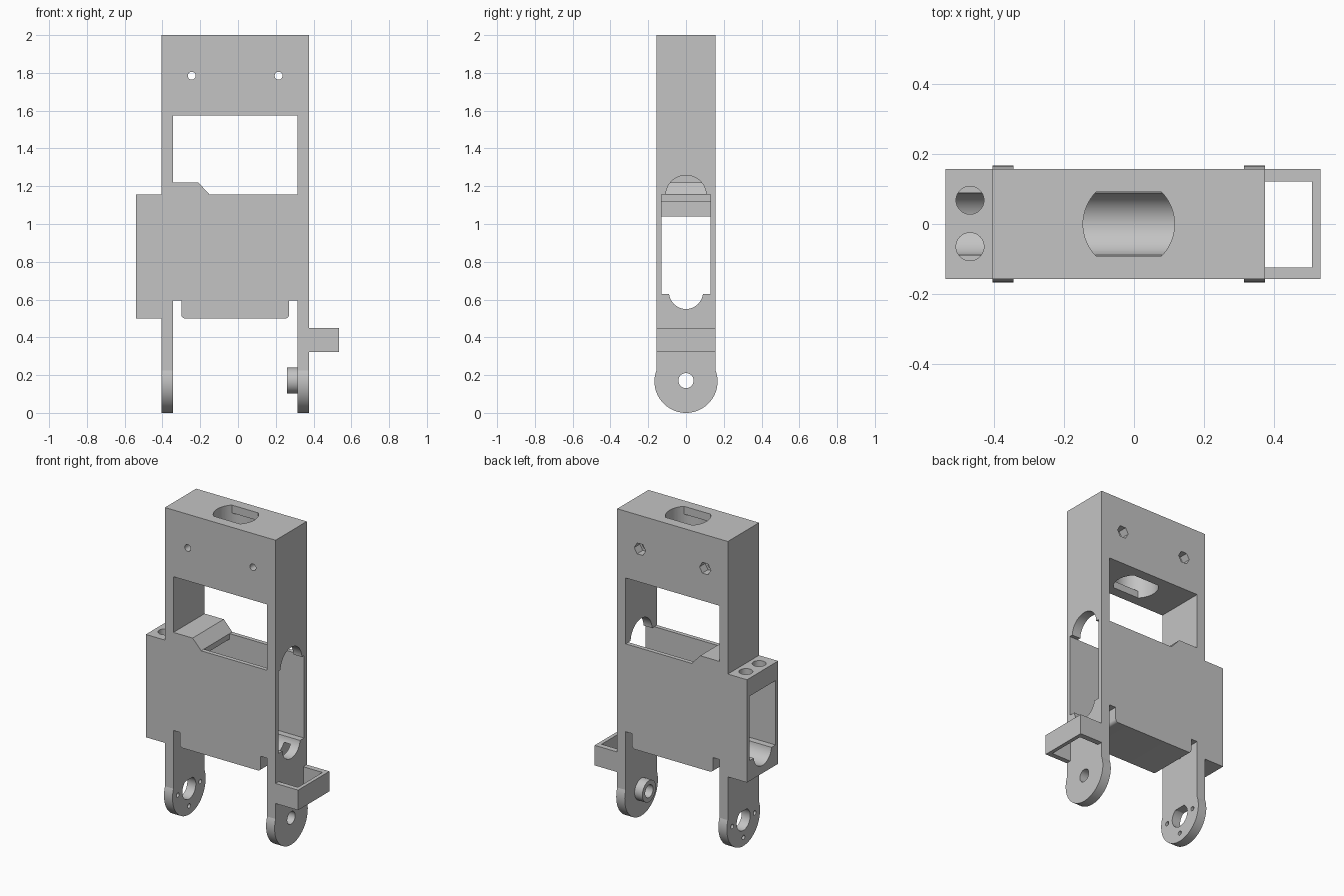
import bpy, bmesh
from math import sin, cos, pi, radians, asin

if "Cube" in bpy.data.objects:
    bpy.data.objects.remove(bpy.data.objects["Cube"], do_unlink=True)

GREY = (0.55, 0.55, 0.55, 1)
mat = bpy.data.materials.new("light_grey")
mat.use_nodes = True
mat.diffuse_color = GREY
mat.node_tree.nodes["Principled BSDF"].inputs["Base Color"].default_value = GREY

PLACE = {"x": lambda a, b, d: (d, a, b),   # profile in y, z
         "y": lambda a, b, d: (a, d, b),   # profile in x, z
         "z": lambda a, b, d: (a, b, d)}   # profile in x, y


def arc(cx, cy, r, start, end, steps):
    return [(cx + r * cos(radians(start + (end - start) * i / steps)),
             cy + r * sin(radians(start + (end - start) * i / steps)))
            for i in range(steps + 1)]


def circle(cx, cy, r, sides=40):
    return arc(cx, cy, r, 0, 360, sides)[:-1]


def box(a0, a1, b0, b1):
    return [(a0, b0), (a1, b0), (a1, b1), (a0, b1)]


def prism(name, pts, axis, lo, hi):
    """Extrude a closed profile along an axis."""
    bm = bmesh.new()
    ends = [[bm.verts.new(PLACE[axis](a, b, d)) for a, b in pts] for d in (lo, hi)]
    bm.faces.new(ends[0])
    bm.faces.new(ends[1])
    n = len(pts)
    for i in range(n):
        j = (i + 1) % n
        bm.faces.new((ends[0][i], ends[0][j], ends[1][j], ends[1][i]))
    bmesh.ops.recalc_face_normals(bm, faces=bm.faces)
    mesh = bpy.data.meshes.new(name)
    bm.to_mesh(mesh)
    bm.free()
    mesh.materials.append(mat)
    ob = bpy.data.objects.new(name, mesh)
    bpy.context.collection.objects.link(ob)
    return ob


def activate(ob):
    bpy.ops.object.select_all(action="DESELECT")
    ob.select_set(True)
    bpy.context.view_layer.objects.active = ob


def cut(ob, *profile):
    """Subtract a prism from a part."""
    tool = prism("cutter", *profile)
    tool.hide_render = True
    mod = ob.modifiers.new("cut", "BOOLEAN")
    mod.operation = "DIFFERENCE"
    mod.solver = "EXACT"
    mod.object = tool
    activate(ob)
    bpy.ops.object.modifier_apply(modifier=mod.name)
    bpy.data.objects.remove(tool, do_unlink=True)


# Main dimensions
HALF = 0.157                 # half depth of the frame
LEFT, RIGHT = -0.405, 0.375  # outer faces of the frame
IN_L, IN_R = -0.345, 0.315   # inner faces of the frame
PIVOT, LEG_R = 0.167, 0.167  # leg pivot height and end radius
JOIN = PIVOT + (LEG_R ** 2 - HALF ** 2) ** 0.5
BELLY, NOTCH, DECK = 0.5, 0.595, 1.155
MID = -0.015

# Chassis: frame, side box and upper legs in one outline
outline = [(LEFT, 2), (LEFT, DECK), (-0.54, DECK), (-0.54, BELLY), (LEFT, BELLY),
           (LEFT, JOIN), (IN_L, JOIN), (IN_L, NOTCH), (-0.30, NOTCH)]
outline += arc(-0.28, BELLY + 0.02, 0.02, 180, 270, 5)
outline += arc(0.25, BELLY + 0.02, 0.02, 270, 360, 5)
outline += [(0.27, NOTCH), (IN_R, NOTCH), (IN_R, JOIN), (RIGHT, JOIN), (RIGHT, 2)]
chassis = prism("chassis", outline, "y", -HALF, HALF)

# Window with a stepped sill
cut(chassis, [(IN_L, 1.575), (IN_L, 1.22), (-0.21, 1.22), (-0.15, DECK),
              (IN_R, DECK), (IN_R, 1.575)], "y", -0.3, 0.3)

# Motor bay running through the body, with a round trough in its floor
bay = [(-0.13, 1.04), (-0.13, 0.63)] + arc(0, 0.64, 0.09, 186.4, 353.6, 28)
bay += [(0.13, 0.63), (0.13, 1.04)]
cut(chassis, bay, "x", -0.7, 0.6)
cut(chassis, [(IN_L, 1.0), (IN_L, 1.12), (-0.15, 1.12), (-0.15, 1.3), (IN_R, 1.3),
              (IN_R, DECK), (0.5, DECK), (0.5, 1.0)], "y", -0.13, 0.13)
cut(chassis, circle(0, 1.15, 0.108), "x", 0.25, 0.5)

# Cable holes in the side box
for y in (-0.065, 0.068):
    cut(chassis, circle(-0.47, y, 0.04), "z", 0.95, 1.3)

# Flattened hole through the head, opening into a round chamber
flat = math_angle = asin(0.092 / 0.131) * 180 / pi
slot = arc(MID, 0, 0.131, -flat, flat, 16) + arc(MID, 0, 0.131, 180 - flat, 180 + flat, 16)
cut(chassis, slot, "z", 1.5, 2.1)
cut(chassis, circle(MID, 0, 0.131), "z", 1.62, 1.95)

# Screw holes with hexagonal nut pockets at the back
for x in (-0.245, 0.215):
    cut(chassis, circle(x, 1.785, 0.021, 24), "y", -0.3, 0.3)
    cut(chassis, circle(x, 1.785, 0.04, 6), "y", 0.1, 0.3)

# Rounded leg ends
tilt = asin((JOIN - PIVOT) / LEG_R) * 180 / pi
leg_profile = arc(0, PIVOT, LEG_R, 180 - tilt, 360 + tilt, 48)
right_leg = prism("right_leg_end", leg_profile, "x", LEFT, IN_L)
left_leg = prism("left_leg_end", leg_profile, "x", IN_R, RIGHT)
cut(right_leg, circle(0, PIVOT, 0.068), "x", -0.6, -0.2)
for k in range(4):
    hole = circle(0.113 * cos(k * pi / 2), PIVOT + 0.113 * sin(k * pi / 2), 0.014, 16)
    cut(right_leg, hole, "x", -0.6, -0.2)

# Pivot boss on the inside of the left leg
boss = prism("pivot_boss", circle(0, 0.171, 0.068), "x", 0.26, IN_R)
for part in (left_leg, boss):
    cut(part, circle(0, 0.171, 0.04), "x", 0.1, 0.6)

# Cable loop on the outside of the left leg
loop = [(RIGHT, -HALF), (0.534, -HALF), (0.534, HALF), (RIGHT, HALF),
        (RIGHT, 0.122), (0.51, 0.122), (0.51, -0.125), (RIGHT, -0.125)]
cable_loop = prism("cable_loop", loop, "z", 0.322, 0.45)

for part in (chassis, right_leg, left_leg, boss, cable_loop):
    activate(part)
    bpy.ops.object.shade_smooth_by_angle(angle=radians(30))
